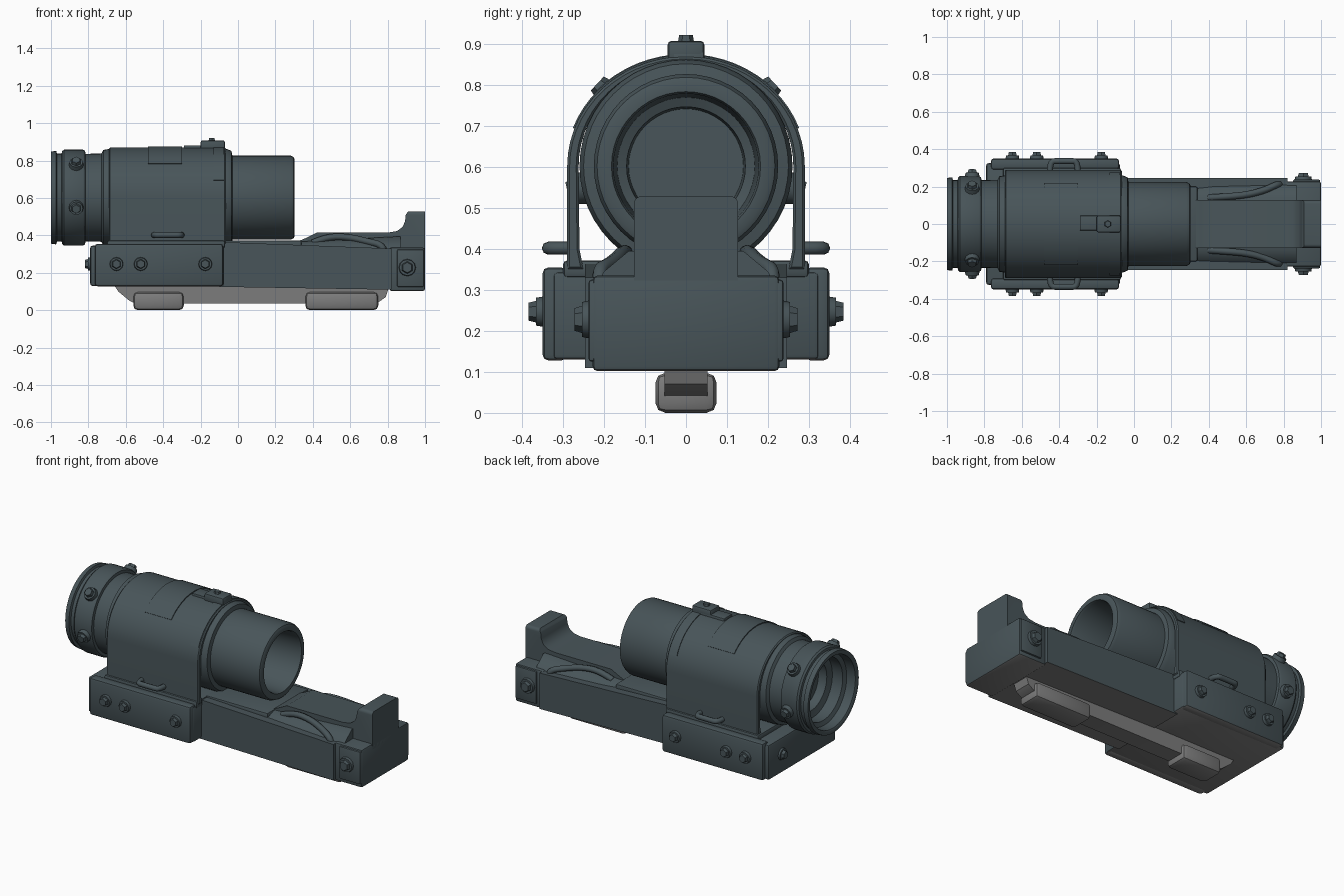
import bpy, bmesh
from math import sin, cos, pi, radians
from mathutils import Vector, Matrix

if "Cube" in bpy.data.objects:
    bpy.data.objects.remove(bpy.data.objects["Cube"])

AXIS_Z = 0.602


def material(name, rgb):
    m = bpy.data.materials.new(name)
    m.diffuse_color = (*rgb, 1)
    m.use_nodes = True
    m.node_tree.nodes["Principled BSDF"].inputs["Base Color"].default_value = m.diffuse_color
    return m


DARK = material("dark_slate", (0.065, 0.09, 0.1))
GREY = material("worn_grey", (0.2, 0.2, 0.2))


def finish(bm, name, mat=DARK, grey_under=False):
    bmesh.ops.recalc_face_normals(bm, faces=bm.faces[:])
    me = bpy.data.meshes.new(name)
    if grey_under:
        bm.normal_update()
        for f in bm.faces:
            f.material_index = 1 if f.normal.z < -0.5 else 0
    bm.to_mesh(me)
    bm.free()
    me.materials.append(mat)
    if grey_under:
        me.materials.append(GREY)
    ob = bpy.data.objects.new(name, me)
    bpy.context.collection.objects.link(ob)
    bpy.ops.object.select_all(action='DESELECT')
    ob.select_set(True)
    bpy.context.view_layer.objects.active = ob
    bpy.ops.object.shade_smooth_by_angle(angle=radians(35))
    return ob


def bevel(bm, edges, width, seg=2):
    bmesh.ops.bevel(bm, geom=edges, offset=width, segments=seg, profile=0.5,
                    affect='EDGES', clamp_overlap=True)


def box(name, x, y, z, width=0.01, **kw):
    bm = bmesh.new()
    size = Vector((x[1] - x[0], y[1] - y[0], z[1] - z[0]))
    mid = Vector((x[0] + x[1], y[0] + y[1], z[0] + z[1])) / 2
    bmesh.ops.create_cube(bm, size=1, matrix=Matrix.Translation(mid) @ Matrix.Diagonal((*size, 1)))
    if width:
        bevel(bm, bm.edges[:], width)
    return finish(bm, name, **kw)


def extrude(pts, axis, a, b):
    """Extrude an (x,z) profile along y, or a (y,z) profile along x."""
    bm = bmesh.new()
    place = (lambda p: (p[0], a, p[1])) if axis == 'y' else (lambda p: (a, p[0], p[1]))
    face = bm.faces.new([bm.verts.new(place(p)) for p in pts])
    out = bmesh.ops.extrude_face_region(bm, geom=[face])
    step = Vector((0, b - a, 0)) if axis == 'y' else Vector((b - a, 0, 0))
    bmesh.ops.translate(bm, vec=step, verts=[v for v in out['geom'] if isinstance(v, bmesh.types.BMVert)])
    bmesh.ops.recalc_face_normals(bm, faces=bm.faces[:])
    return bm


def lathe(name, profile, n=48):
    bm = bmesh.new()
    rings = []
    for x, r in profile:
        rings.append([bm.verts.new((x, r * cos(2 * pi * i / n), AXIS_Z + r * sin(2 * pi * i / n)))
                      for i in range(n)])
    for a, b in zip(rings, rings[1:]):
        for i in range(n):
            bm.faces.new((a[i], a[(i + 1) % n], b[(i + 1) % n], b[i]))
    bm.faces.new(rings[0])
    bm.faces.new(rings[-1])
    return finish(bm, name)


def bolt(name, loc, direction, r=0.04):
    bm = bmesh.new()
    m = Matrix.Translation(loc) @ Vector(direction).to_track_quat('Z', 'Y').to_matrix().to_4x4()
    for sides, r1, r2, z0, z1 in ((12, r, r * 0.85, -0.02, 0.016), (6, r * 0.7, r * 0.55, 0.01, 0.034)):
        bmesh.ops.create_cone(bm, cap_ends=True, segments=sides, radius1=r1, radius2=r2, depth=z1 - z0,
                              matrix=m @ Matrix.Translation((0, 0, (z0 + z1) / 2)))
    return finish(bm, name)


def rod(name, pts, r):
    cu = bpy.data.curves.new(name, 'CURVE')
    cu.dimensions = '3D'
    cu.bevel_depth, cu.bevel_resolution, cu.use_fill_caps = r, 2, True
    sp = cu.splines.new('NURBS')
    sp.points.add(len(pts) - 1)
    for p, co in zip(sp.points, pts):
        p.co = (*co, 1)
    sp.order_u, sp.use_endpoint_u, sp.resolution_u = 3, True, 4
    ob = bpy.data.objects.new(name, cu)
    bpy.context.collection.objects.link(ob)
    cu.materials.append(DARK)
    bpy.ops.object.select_all(action='DESELECT')
    ob.select_set(True)
    bpy.context.view_layer.objects.active = ob
    bpy.ops.object.convert(target='MESH')


def arc(ry, rz, a0, a1, n):
    return [(ry * cos(radians(a0 + (a1 - a0) * i / n)), AXIS_Z + rz * sin(radians(a0 + (a1 - a0) * i / n)))
            for i in range(n + 1)]


# Optical tube with recessed lenses at both ends
lathe("scope_tube", [
    (-0.80, 0.14), (-0.83, 0.15), (-0.85, 0.15), (-0.86, 0.19), (-0.93, 0.19), (-0.94, 0.215), (-0.995, 0.22),
    (-1.0, 0.228), (-1.0, 0.246), (-0.972, 0.25), (-0.968, 0.235), (-0.943, 0.235), (-0.94, 0.248),
    (-0.93, 0.257), (-0.83, 0.257), (-0.818, 0.25), (-0.815, 0.234), (-0.73, 0.236), (-0.72, 0.255),
    (-0.69, 0.26), (-0.06, 0.26), (-0.035, 0.25), (-0.03, 0.225), (0.28, 0.225), (0.297, 0.217),
    (0.303, 0.205), (0.303, 0.182), (0.29, 0.177), (0.05, 0.168), (0.04, 0.145), (-0.05, 0.14)])

# Housing wrapped over the tube, open beneath on each side
shell = [(0.29, 0.35)] + arc(0.29, 0.268, 0, 180, 28) + [(-0.29, 0.35), (-0.25, 0.35), (-0.26, 0.40)]
shell += arc(0.262, 0.25, 180, 0, 28) + [(0.26, 0.40), (0.25, 0.35)]
bm = extrude(shell, 'x', -0.69, -0.065)
rim = [e for e in bm.edges if abs(e.verts[0].co.x - e.verts[1].co.x) < 1e-5]
bevel(bm, rim, 0.006, 1)
finish(bm, "housing")
box("housing_floor", (-0.70, -0.07), (-0.30, 0.30), (0.33, 0.372))

# Raised strap across the housing and its collar lines
finish(extrude(arc(0.296, 0.274, 42, 138, 16) + arc(0.28, 0.26, 138, 42, 16), 'x', -0.48, -0.30), "housing_strap")
finish(extrude(arc(0.294, 0.272, 20, 160, 24) + arc(0.28, 0.26, 160, 20, 24), 'x', -0.13, -0.075), "front_collar")

# Top button and its plate
box("button_plate", (-0.29, -0.07), (-0.035, 0.045), (0.84, 0.882), 0.006)
box("button_block", (-0.20, -0.07), (-0.045, 0.045), (0.85, 0.908))
bolt("button_screw", (-0.14, 0, 0.888), (0, 0, 1), 0.03)

# Mount base: rear block, side plates, long rail, front block
box("rear_block", (-0.79, -0.075), (-0.325, 0.325), (0.13, 0.345), 0.012, grey_under=True)
finish(extrude([(-0.1, 0.365), (0.82, 0.33), (0.82, 0.11), (-0.1, 0.125)], 'y', -0.247, 0.247),
       "rail_body", grey_under=True)
box("front_block", (0.81, 1.0), (-0.228, 0.228), (0.102, 0.335), 0.012, grey_under=True)

# Sloped deck along the rail
deck = [(-0.215, 0.32), (-0.20, 0.345), (-0.14, 0.395), (0.14, 0.395), (0.20, 0.345), (0.215, 0.32)]
bm = extrude(deck, 'x', 0.30, 0.87)
for v in bm.verts:
    if v.co.x < 0.31 and v.co.z > 0.36:
        v.co.z = 0.365
finish(bm, "deck")
box("under_tube_deck", (-0.08, 0.34), (-0.2, 0.2), (0.32, 0.374))

# Centre ramp rising to the rounded end post
ramp = [(0.30, 0.32), (0.33, 0.372), (0.36, 0.385), (0.42, 0.415), (0.80, 0.415), (0.85, 0.423), (0.88, 0.445),
        (0.893, 0.475), (0.897, 0.51), (0.91, 0.529), (1.0, 0.529), (1.0, 0.3)]
bm = extrude(ramp, 'y', -0.127, 0.127)
top = [e for e in bm.edges if min(v.co.z for v in e.verts) > 0.52
       and abs(e.verts[0].co.x - e.verts[1].co.x) > 0.01]
bevel(bm, top, 0.045, 5)
finish(bm, "ramp_post")

# Clamp rib and feet underneath
rib = [(-0.66, 0.13), (-0.64, 0.10), (-0.58, 0.05), (-0.55, 0.035), (0.74, 0.035), (0.79, 0.07), (0.81, 0.13)]
finish(extrude(rib, 'y', -0.053, 0.053), "clamp_rib", GREY)
for i, (a, b) in enumerate(((-0.56, -0.29), (0.36, 0.75))):
    box(f"clamp_foot_{i}", (a, b), (-0.075, 0.075), (0, 0.098), 0.025, mat=GREY)

# Mirrored side details
for s, side in ((-1, "front"), (1, "back")):
    def span(a, b):
        return sorted((s * a, s * b))
    box(f"side_plate_{side}", (-0.765, -0.08), span(0.29, 0.35), (0.128, 0.355), 0.014, grey_under=True)
    box(f"end_plate_{side}", (0.85, 0.995), span(0.2, 0.238), (0.125, 0.325), 0.008)
    for i, x in enumerate((-0.65, -0.52, -0.175)):
        bolt(f"side_bolt_{side}_{i}", (x, s * 0.35, 0.247), (0, s, 0))
    bolt(f"end_bolt_{side}", (0.905, s * 0.238, 0.228), (0, s, 0), 0.05)
    bolt(f"rear_bolt_{side}", (-0.785, s * 0.2, 0.247), (-1, 0, 0), 0.04)
    for i, ang in enumerate((-12, 43)):
        d = Vector((0, s * cos(radians(ang)), sin(radians(ang))))
        bolt(f"ring_bolt_{side}_{i}", Vector((-0.865, 0, AXIS_Z)) + d * 0.262, d, 0.042)
    rod(f"side_loop_{side}", [(-0.45, s * 0.27, 0.402), (-0.45, s * 0.335, 0.402), (-0.41, s * 0.336, 0.402),
                              (-0.34, s * 0.336, 0.402), (-0.30, s * 0.335, 0.402), (-0.30, s * 0.27, 0.402)], 0.016)
    rod(f"deck_arm_{side}", [(0.40, s * 0.14, 0.36), (0.48, s * 0.145, 0.395), (0.60, s * 0.155, 0.39),
                             (0.70, s * 0.18, 0.365), (0.77, s * 0.215, 0.35), (0.78, s * 0.21, 0.32)], 0.018)
